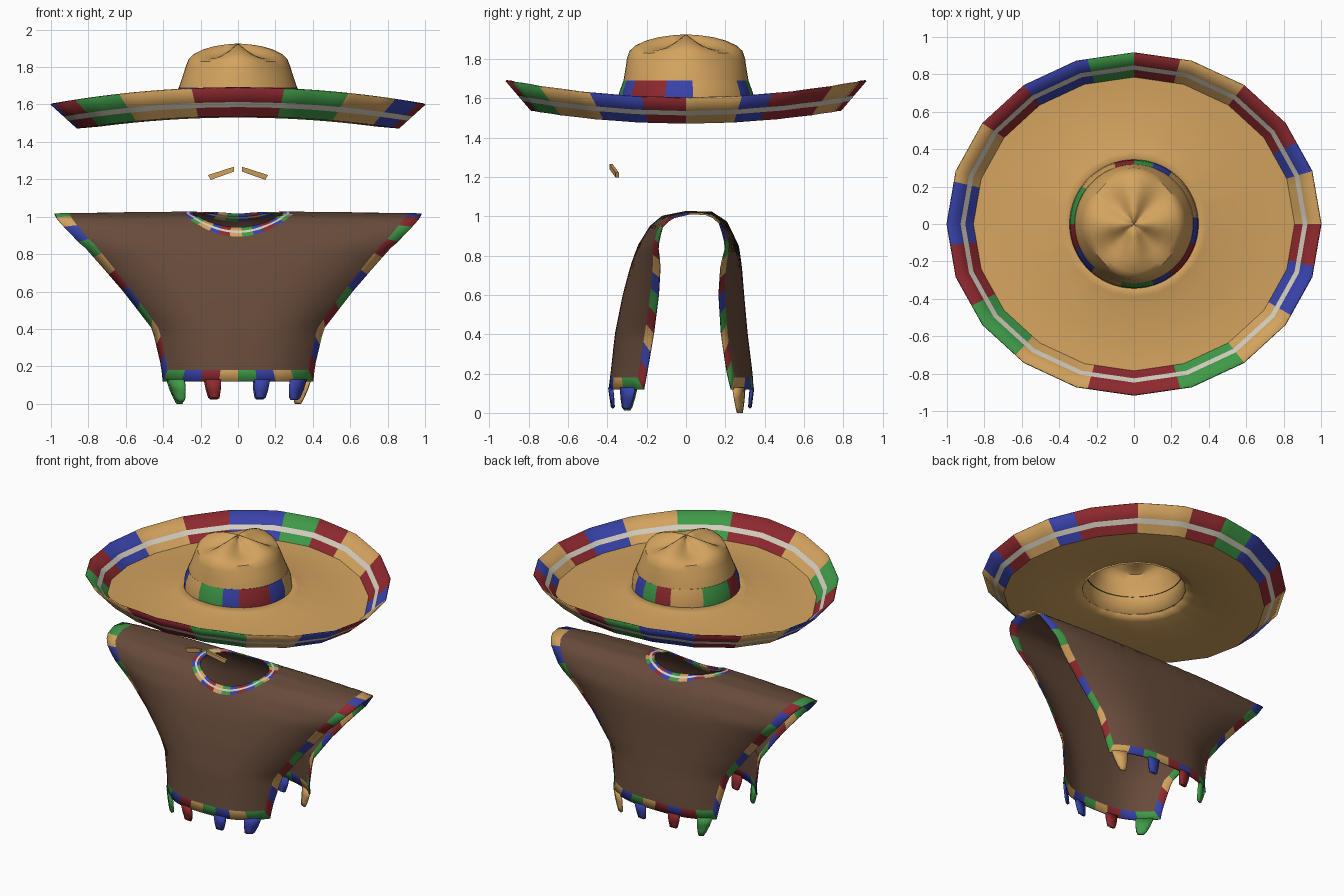
import bpy, bmesh, math
from mathutils import Vector

if "Cube" in bpy.data.objects:
    bpy.data.objects.remove(bpy.data.objects["Cube"])

# Materials, keyed by a letter used in the colour patterns
COLS = {"N": ("brown cloth", (.135, .07, .043)), "T": ("straw tan", (.66, .37, .115)),
        "R": ("red", (.27, .022, .028)), "G": ("green", (.05, .32, .065)),
        "B": ("blue", (.04, .055, .40)), "W": ("off white", (.66, .62, .52))}
KEYS = list(COLS)
MATS = []
for k in KEYS:
    m = bpy.data.materials.new(COLS[k][0])
    m.diffuse_color = (*COLS[k][1], 1)
    m.use_nodes = True
    m.node_tree.nodes["Principled BSDF"].inputs["Base Color"].default_value = m.diffuse_color
    MATS.append(m)


def make(name, verts, faces, cols, thick=0.0, angle=35):
    me = bpy.data.meshes.new(name)
    me.from_pydata([tuple(v) for v in verts], [], faces)
    for m in MATS:
        me.materials.append(m)
    for p, c in zip(me.polygons, cols):
        p.material_index = KEYS.index(c)
    bm = bmesh.new()
    bm.from_mesh(me)
    bmesh.ops.recalc_face_normals(bm, faces=bm.faces)
    bm.to_mesh(me)
    bm.free()
    ob = bpy.data.objects.new(name, me)
    bpy.context.collection.objects.link(ob)
    bpy.ops.object.select_all(action='DESELECT')
    ob.select_set(True)
    bpy.context.view_layer.objects.active = ob
    bpy.ops.object.shade_smooth_by_angle(angle=math.radians(angle))
    if thick:
        mod = ob.modifiers.new("thickness", 'SOLIDIFY')
        mod.thickness, mod.offset = thick, 0
    return ob


def rings(name, nr, n, point, colour, thick=0.0):
    """Closed rings of n points joined by quads."""
    verts = [point(i, j) for i in range(nr) for j in range(n)]
    faces, cols = [], []
    for i in range(nr - 1):
        for j in range(n):
            k = (j + 1) % n
            faces.append((i*n + j, i*n + k, (i+1)*n + k, (i+1)*n + j))
            cols.append(colour(i, j))
    return make(name, verts, faces, cols, thick)


def at_angle(table, deg):
    return next(c for end, c in table if deg < end)


def smooth(t):
    t = max(0, min(1, t))
    return t*t*(3 - 2*t)


# Hat brim: twenty sides, each cut finer so colour blocks can start mid-side
BRIM = [(.33, 1.578), (.39, 1.562), (.48, 1.55), (.6, 1.54), (.74, 1.534), (.86, 1.54),
        (.905, 1.588), (.93, 1.615), (1.0, 1.69)]
BRIM_COL = [(14, "R"), (37, "T"), (61, "R"), (73, "B"), (90, "T"), (106, "R"), (122, "B"),
            (143, "T"), (166, "G"), (193, "R"), (218, "T"), (241, "G"), (264, "R"),
            (286, "B"), (305, "T"), (325, "R"), (347, "B"), (361, "G")]
CUT = 5


def brim_point(i, j):
    r, z = BRIM[i]
    k, f = divmod(j, CUT)
    a, b = math.radians(18*k), math.radians(18*(k+1))
    f /= CUT
    x = r*(math.sin(a)*(1-f) + math.sin(b)*f)
    y = r*(math.cos(a)*(1-f) + math.cos(b)*f)
    y *= 1 - .085*smooth((r - .33)/.5)
    return x, y, z - .088*x*x


def brim_colour(i, j):
    if i < 5:
        return "T"
    return "W" if i == 6 else at_angle(BRIM_COL, (j + .5)*18/CUT)


rings("hat_brim", len(BRIM), 20*CUT, brim_point, brim_colour, .008)

# Hat crown: pinched dome with ridges along x and y and dents between
CROWN = [(.33, 1.575), (.315, 1.69), (.305, 1.75), (.298, 1.80), (.285, 1.84), (.255, 1.867),
         (.20, 1.892), (.14, 1.908), (.07, 1.918), (.002, 1.923)]


def crown_point(i, j):
    r, z = CROWN[i]
    a = math.tau*j/48
    d = math.sin(2*a)**2
    up = smooth((z - 1.66)/.18)
    z -= .05*d*math.sin(math.pi*min(1, r/.31))
    r *= 1 - .06*d*up
    return r*math.sin(a)*(1 - .08*up), r*math.cos(a), z


rings("hat_crown", len(CROWN), 48, crown_point, lambda i, j: "T", .006)

# Striped hat band
BAND_COL = [(20, "G"), (38, "B"), (85, "T"), (111, "B"), (145, "R"), (160, "B"), (195, "G"),
            (220, "T"), (245, "B"), (272, "R"), (305, "G"), (342, "T"), (361, "R")]
BAND = [(.345, 1.57), (.34, 1.63), (.318, 1.69), (.305, 1.69)]


def band_point(i, j):
    a = math.tau*j/60
    return BAND[i][0]*math.sin(a), BAND[i][0]*math.cos(a), BAND[i][1]


rings("hat_band", len(BAND), 60, band_point, lambda i, j: at_angle(BAND_COL, j*6 + 3))

# Poncho drape: (distance over shoulder, z, y at middle, y at side edge, half width)
DRAPE = [(-1.06, .12, -.39, -.215, .40), (-.98, .2, -.38, -.20, .408),
         (-.78, .4, -.358, -.165, .455), (-.58, .6, -.318, -.14, .61),
         (-.42, .75, -.278, -.132, .74), (-.32, .85, -.242, -.145, .83),
         (-.2, .95, -.18, -.125, .925), (-.12, 1.0, -.12, -.08, .968), (0, 1.024, 0, .02, .98),
         (.12, 1.02, .13, .12, .968), (.2, .972, .205, .175, .925), (.32, .85, .265, .205, .83),
         (.42, .75, .28, .178, .74), (.58, .6, .292, .168, .61), (.78, .4, .31, .18, .455),
         (.98, .2, .335, .21, .408), (1.06, .12, .34, .23, .40)]
L = 1.06


def drape(u, s):
    s = max(-L, min(L, s))
    for p, q in zip(DRAPE, DRAPE[1:]):
        if s <= q[0]:
            break
    f = (s - p[0])/(q[0] - p[0])
    _, z, mid, edge, w = [a + (b - a)*f for a, b in zip(p, q)]
    return Vector((u*w, edge + (mid - edge)*(1 - abs(u)**3), z - .01*u*u*(abs(s) < .3)))


# Walk round the cloth outline; each side carries a string of colour blocks
SIDES = [((-1, -L), (1, -L), "GBRTGBTG", 3), ((1, -L), (1, L), "RBTRGBTRGRBTTBGTRBGTRG", 2),
         ((1, L), (-1, L), "TBGTRBRG", 3), ((-1, L), (-1, -L), "BTRGBTRGBRGGTBGTRBGTRB", 2)]
outline, edge_col = [], []
for p, q, pattern, per in SIDES:
    n = len(pattern)*per
    for i in range(n):
        f = i/n
        outline.append((p[0] + (q[0]-p[0])*f, p[1] + (q[1]-p[1])*f))
        edge_col.append(pattern[i//per])
NECK = [0, .022, .036, .06]
FILL = 16


def poncho_point(i, j):
    u, s = outline[j]
    a = math.atan2(s/L, u)

    def oval(d):
        return (.245 + d)*math.cos(a), -.04 + (.17 + d)*math.sin(a)
    if i < len(NECK):
        return drape(*oval(NECK[i]))
    if i == len(NECK) + FILL:
        return drape(u, s)
    f = (i - len(NECK) + 1)/FILL
    o = oval(NECK[-1])
    return drape(o[0] + (u*.92 - o[0])*f, o[1] + (s*(1 - .06/L) - o[1])*f)


def poncho_colour(i, j):
    if i == 1:
        return "W"
    if i < 3:
        u, s = outline[j]
        return "RBGTBRTGB"[int((math.atan2(s/L, u) + math.pi)/math.tau*26.99) % 9]
    return edge_col[j] if i == len(NECK) + FILL - 1 else "N"


rings("poncho", len(NECK) + FILL + 1, len(outline), poncho_point, poncho_colour, .008)


# Fringe tassels: tapered strips hanging from both hems
def tassel(name, u, s, col, tip):
    verts, half = [], .105
    for drop, k in ((-.01, 1), (.045, .85), (.09, .6), (.12 - tip, .35)):
        for side in (-1, 0, 1):
            p = drape(u*(1 - drop*.6) + side*half*k, s)
            verts.append((p.x, p.y*(1 - drop*.35), .12 - drop))
    faces = [(3*i+j, 3*i+j+1, 3*i+j+4, 3*i+j+3) for i in range(3) for j in range(2)]
    make(name, verts, faces, [col]*6, .014)


for n, (u, col, tip) in enumerate([(-.82, "G", .012), (-.33, "R", .03), (.32, "B", .03), (.8, "B", .02)]):
    tassel(f"front_tassel_{n+1}", u, -L, col, tip)
for n, (u, col, tip) in enumerate([(-.84, "G", .0), (-.35, "R", .03), (.3, "B", .03), (.86, "T", .0)]):
    tassel(f"back_tassel_{n+1}", u, L, col, tip)

# Moustache: two small slanted bars
for name, sx in (("moustache_right", 1), ("moustache_left", -1)):
    verts = []
    for x, y, z in ((.022, -.382, 1.254), (.152, -.350, 1.210)):
        t = .006 if x < .1 else -.006
        for dy, dz in ((-.008, -.013), (.008, -.013), (.008, .013), (-.008, .013)):
            verts.append((sx*(x + (.008 if dz > 0 else -.006)*(x > .1)), y + dy, z + dz))
    faces = [(0, 1, 2, 3), (7, 6, 5, 4)] + [(i, (i+1) % 4, 4 + (i+1) % 4, 4 + i) for i in range(4)]
    make(name, verts, faces, ["T"]*6)
